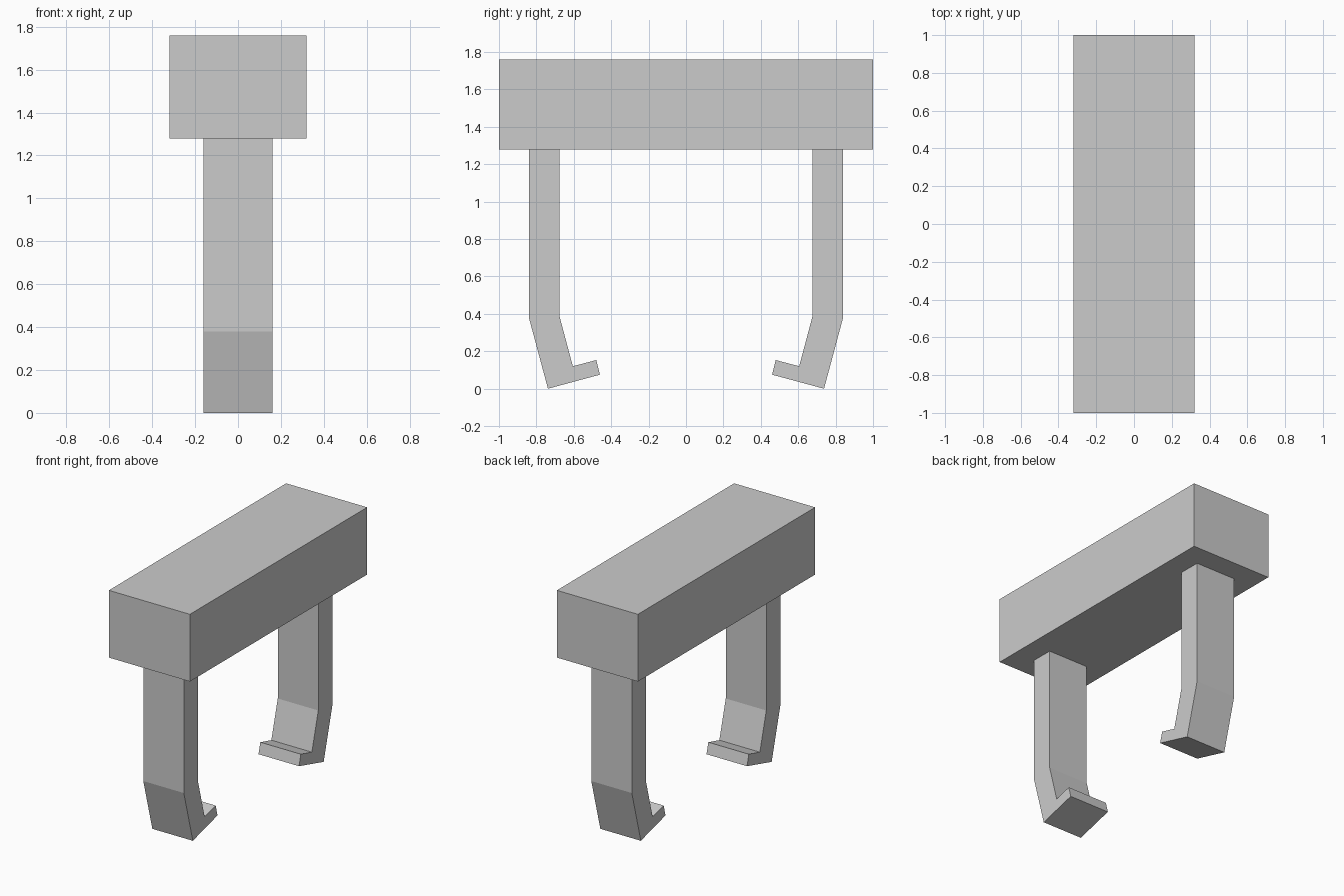
import bpy, bmesh

if "Cube" in bpy.data.objects:
    bpy.data.objects.remove(bpy.data.objects["Cube"])

def prism(name, profile, half_width):
    """Extrude a (y, z) profile symmetrically along x."""
    bm = bmesh.new()
    face = bm.faces.new([bm.verts.new((-half_width, y, z)) for y, z in profile])
    ext = bmesh.ops.extrude_face_region(bm, geom=[face])
    verts = [v for v in ext["geom"] if isinstance(v, bmesh.types.BMVert)]
    bmesh.ops.translate(bm, vec=(2 * half_width, 0, 0), verts=verts)
    bmesh.ops.recalc_face_normals(bm, faces=bm.faces)
    mesh = bpy.data.meshes.new(name)
    bm.to_mesh(mesh)
    bm.free()
    obj = bpy.data.objects.new(name, mesh)
    bpy.context.collection.objects.link(obj)
    return obj

# Top beam
prism("top_beam", [(-1, 1.28), (1, 1.28), (1, 1.76), (-1, 1.76)], 0.32)

# Bent legs with inward-hooked feet, mirrored front to back
leg_profile = [(0.84, 1.28), (0.84, 0.38), (0.738, 0.0), (0.46, 0.075),
               (0.48, 0.153), (0.605, 0.12), (0.677, 0.39), (0.677, 1.28)]
for name, side in (("front_leg", -1), ("back_leg", 1)):
    prism(name, [(side * y, z) for y, z in leg_profile], 0.16)
